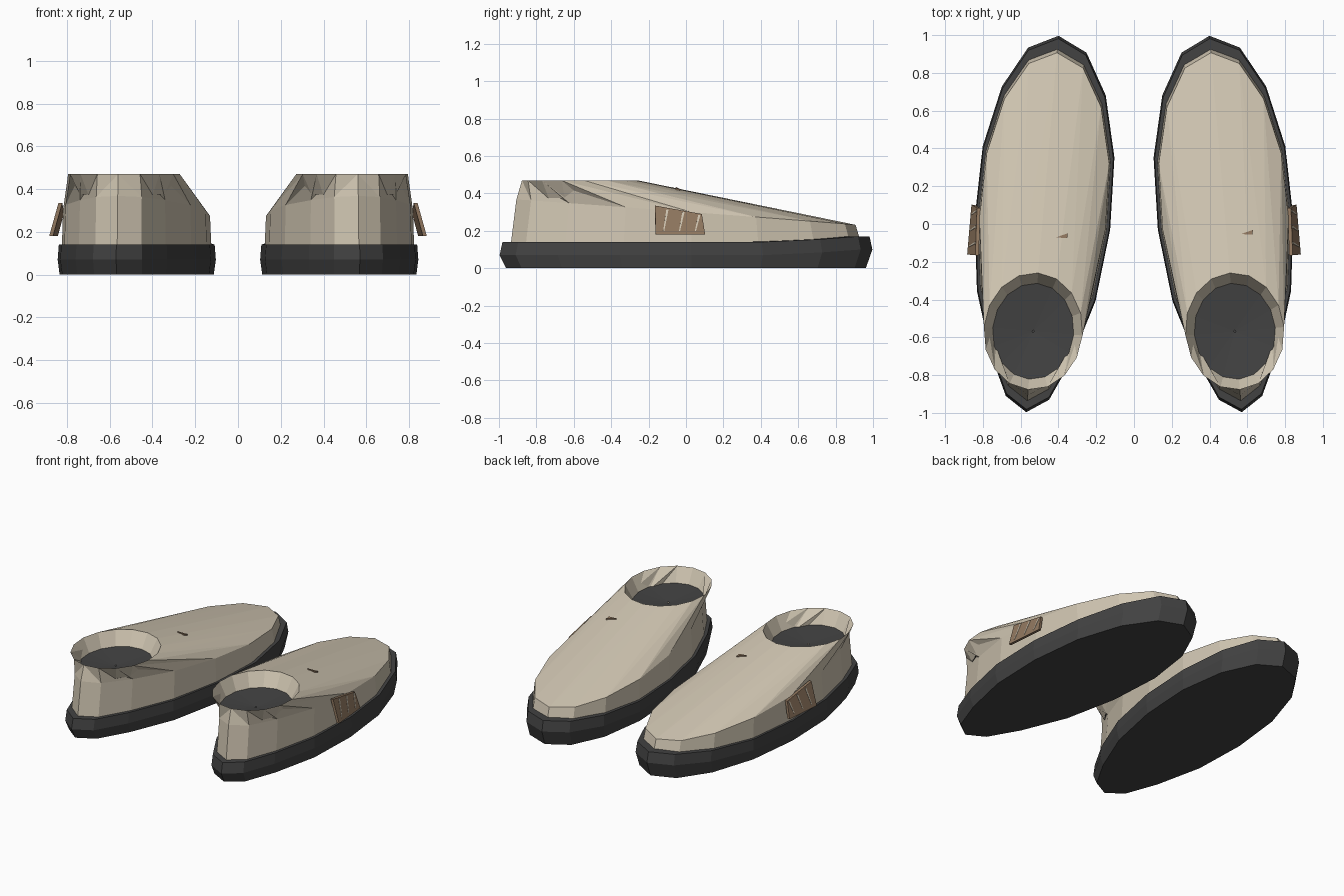
import bpy, bmesh, math
from mathutils import Vector
from mathutils.bvhtree import BVHTree

cube = bpy.data.objects.get("Cube")
if cube:
    bpy.data.objects.remove(cube)


def material(name, colour):
    m = bpy.data.materials.new(name)
    m.use_nodes = True
    m.diffuse_color = (*colour, 1)
    m.node_tree.nodes["Principled BSDF"].inputs["Base Color"].default_value = (*colour, 1)
    return m


BEIGE = material("beige", (0.64, 0.57, 0.45))
CHARCOAL = material("charcoal", (0.055, 0.055, 0.055))
BROWN = material("brown", (0.28, 0.185, 0.115))

N = 16
HALF_WIDTHS = [0, 0.155, 0.276, 0.35, 0.36, 0.315, 0.215, 0.115, 0]
SPLAY = math.radians(4.9)


def place(side, u, v, z):
    """Shoe space (u outward, v toward toe) to the splayed, mirrored shoe."""
    c, s = math.cos(SPLAY), math.sin(SPLAY)
    return Vector((side * (0.485 + u * c - v * s), u * s + v * c, z))


def outline(su, sv, height):
    """Sole-shaped ring, scaled; height is a function of v."""
    ring = []
    for i in range(N):
        v = math.cos(math.tau * i / N)
        u = HALF_WIDTHS[i] if i <= 8 else -HALF_WIDTHS[N - i]
        ring.append((u * su, v * sv, height(v)))
    return ring


def collar(scale, z):
    return [(0.262 * scale * math.sin(math.tau * i / N),
             -0.57 + 0.31 * scale * math.cos(math.tau * i / N), z) for i in range(N)]


def finish(name, bm, mat):
    bmesh.ops.recalc_face_normals(bm, faces=bm.faces)
    mesh = bpy.data.meshes.new(name)
    bm.to_mesh(mesh)
    bm.free()
    mesh.materials.append(mat)
    obj = bpy.data.objects.new(name, mesh)
    bpy.context.collection.objects.link(obj)
    return obj


def loft(name, side, rings, mat, caps=False, creased=None):
    """Join rings; the creased span is split by diagonals running to the heel."""
    bm = bmesh.new()
    rows = [[bm.verts.new(place(side, *p)) for p in r] for r in rings]
    for k, (a, b) in enumerate(zip(rows, rows[1:])):
        for i in range(N):
            j = (i + 1) % N
            if k != creased:
                bm.faces.new((a[i], a[j], b[j], b[i]))
            elif i < N // 2:
                bm.faces.new((a[i], a[j], b[j]))
                bm.faces.new((a[i], b[j], b[i]))
            else:
                bm.faces.new((a[i], a[j], b[i]))
                bm.faces.new((a[j], b[j], b[i]))
    if caps:
        bm.faces.new(rows[0])
        bm.faces.new(rows[-1])
    return finish(name, bm, mat)


def slab(name, front, back, mat):
    """Thin solid between two matching polygons."""
    bm = bmesh.new()
    f = [bm.verts.new(p) for p in front]
    b = [bm.verts.new(p) for p in back]
    bm.faces.new(f)
    bm.faces.new(b)
    for i in range(len(f)):
        j = (i + 1) % len(f)
        bm.faces.new((f[i], f[j], b[j], b[i]))
    return finish(name, bm, mat)


def side_slab(name, side, corners, lift, depth, mat):
    """Slab on the outer wall, flaring outward toward its lower edge."""
    def layer(offset):
        return [place(side, 0.383 - 0.28 * (z - 0.18) + offset, v, z) for v, z in corners]
    return slab(name, layer(lift), layer(lift - depth), mat)


def toe_rise(v):
    return 0.03 * min(1, max(0, (v - 0.5) / 0.42))


for side, label in ((1, "left"), (-1, "right")):
    # Sole with bulging edge and raised toe
    loft(f"{label}_sole", side, [
        outline(0.975, 0.965, lambda v: 0),
        outline(1, 1, lambda v: 0.07 + toe_rise(v)),
        outline(0.985, 0.985, lambda v: 0.14 + toe_rise(v)),
    ], CHARCOAL, caps=True)

    # Upper: side wall, sloping top up to the collar, inner lip
    upper = loft(f"{label}_upper", side, [
        outline(0.945, 0.94, lambda v: 0.13),
        outline(0.93, 0.91, lambda v: 0.30 - 0.068 * v),
        collar(1, 0.47),
        collar(0.82, 0.375),
    ], BEIGE, creased=1)

    # Dished insole
    loft(f"{label}_insole", side, [collar(0.825, 0.376), collar(0.02, 0.355)],
         CHARCOAL).data.polygons[0].use_smooth = False

    # Side badge with slanted light slits
    side_slab(f"{label}_side_badge", side,
              [(-0.195, 0.18), (0.07, 0.18), (0.055, 0.29), (-0.195, 0.335)],
              0, 0.018, BROWN)
    for k in range(3):
        v, top = -0.155 + 0.085 * k, 0.315 - 0.015 * k
        side_slab(f"{label}_badge_slit_{k + 1}", side,
                  [(v, 0.2), (v + 0.006, 0.2), (v + 0.032, top), (v + 0.02, top)],
                  0.002, 0.004, BEIGE)

    # Small wedge mark on the instep, resting on the upper
    bm = bmesh.new()
    bm.from_mesh(upper.data)
    tree = BVHTree.FromBMesh(bm)
    bm.free()
    cx, cy = (0.6, -0.045) if side > 0 else (-0.38, -0.063)
    base = []
    for dx, dy in ((-0.033, -0.008), (0.026, -0.012), (0.03, 0.014)):
        hit = tree.ray_cast(Vector((cx + dx, cy + dy, 1)), Vector((0, 0, -1)))[0]
        base.append(hit)
    slab(f"{label}_instep_mark", [p + Vector((0, 0, 0.008)) for p in base],
         [p - Vector((0, 0, 0.004)) for p in base], BROWN)
